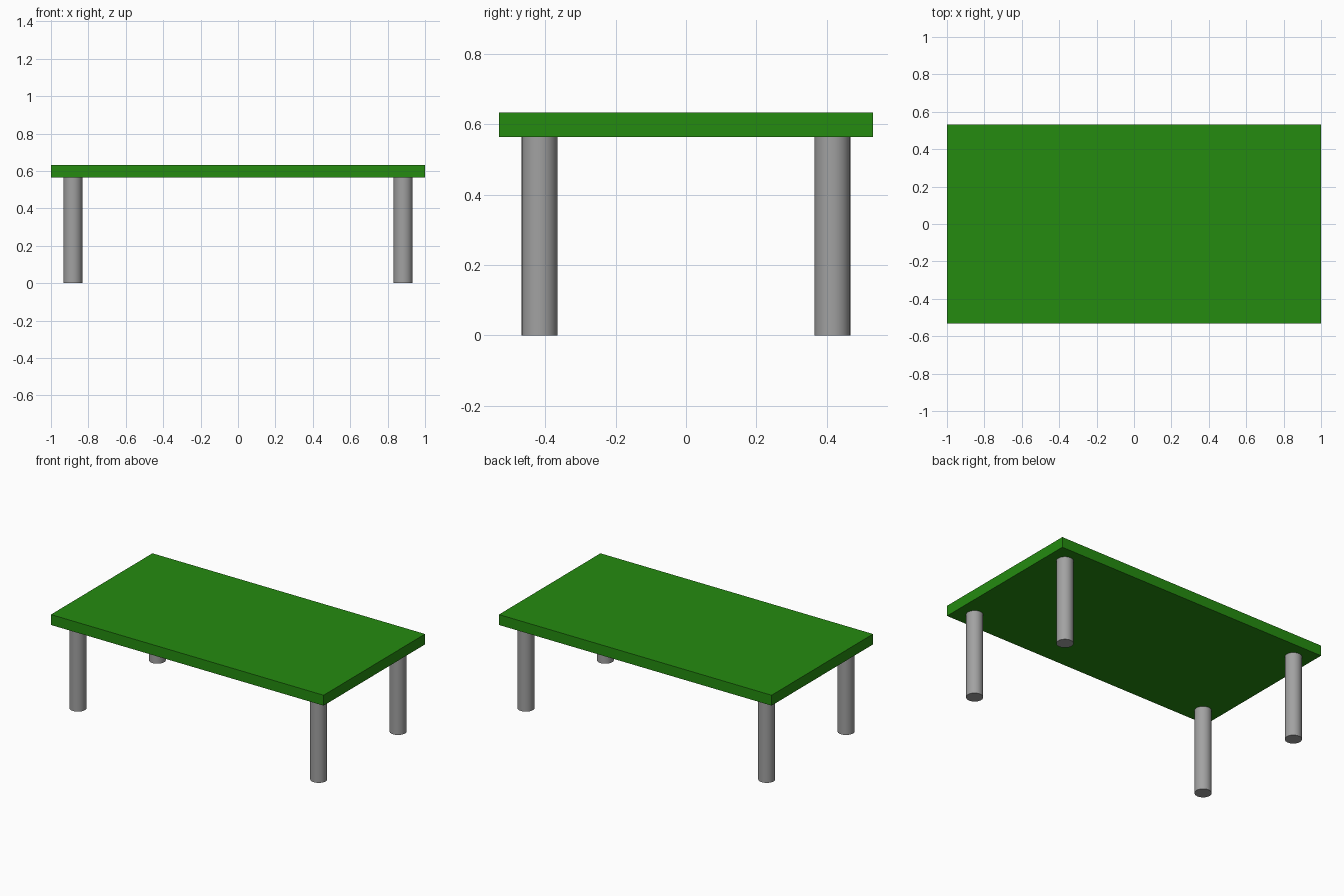
import bpy

LEG_X, LEG_Y, LEG_RADIUS = 0.883, 0.416, 0.051
TOP_UNDERSIDE, TOP_HEIGHT = 0.564, 0.633

default_cube = bpy.data.objects.get("Cube")
if default_cube:
    bpy.data.objects.remove(default_cube, do_unlink=True)


def make_material(name, colour):
    material = bpy.data.materials.new(name)
    material.use_nodes = True
    material.diffuse_color = colour
    material.node_tree.nodes["Principled BSDF"].inputs["Base Color"].default_value = colour
    return material


green = make_material("green", (0.018, 0.26, 0.005, 1))
grey = make_material("grey", (0.36, 0.36, 0.36, 1))

# Flat rectangular top
bpy.ops.mesh.primitive_cube_add(size=1, location=(0, 0, (TOP_UNDERSIDE + TOP_HEIGHT) / 2))
table_top = bpy.context.object
table_top.name = "table_top"
table_top.scale = (2, 1.063, TOP_HEIGHT - TOP_UNDERSIDE)
bpy.ops.object.transform_apply(location=False, rotation=False, scale=True)
table_top.data.materials.append(green)

# Four round legs
for y_name, y_side in (("front", -1), ("back", 1)):
    for x_name, x_side in (("right", -1), ("left", 1)):
        bpy.ops.mesh.primitive_cylinder_add(
            vertices=32, radius=LEG_RADIUS, depth=TOP_UNDERSIDE,
            location=(x_side * LEG_X, y_side * LEG_Y, TOP_UNDERSIDE / 2))
        leg = bpy.context.object
        leg.name = f"{y_name}_{x_name}_leg"
        leg.data.materials.append(grey)
        bpy.ops.object.shade_smooth_by_angle()
